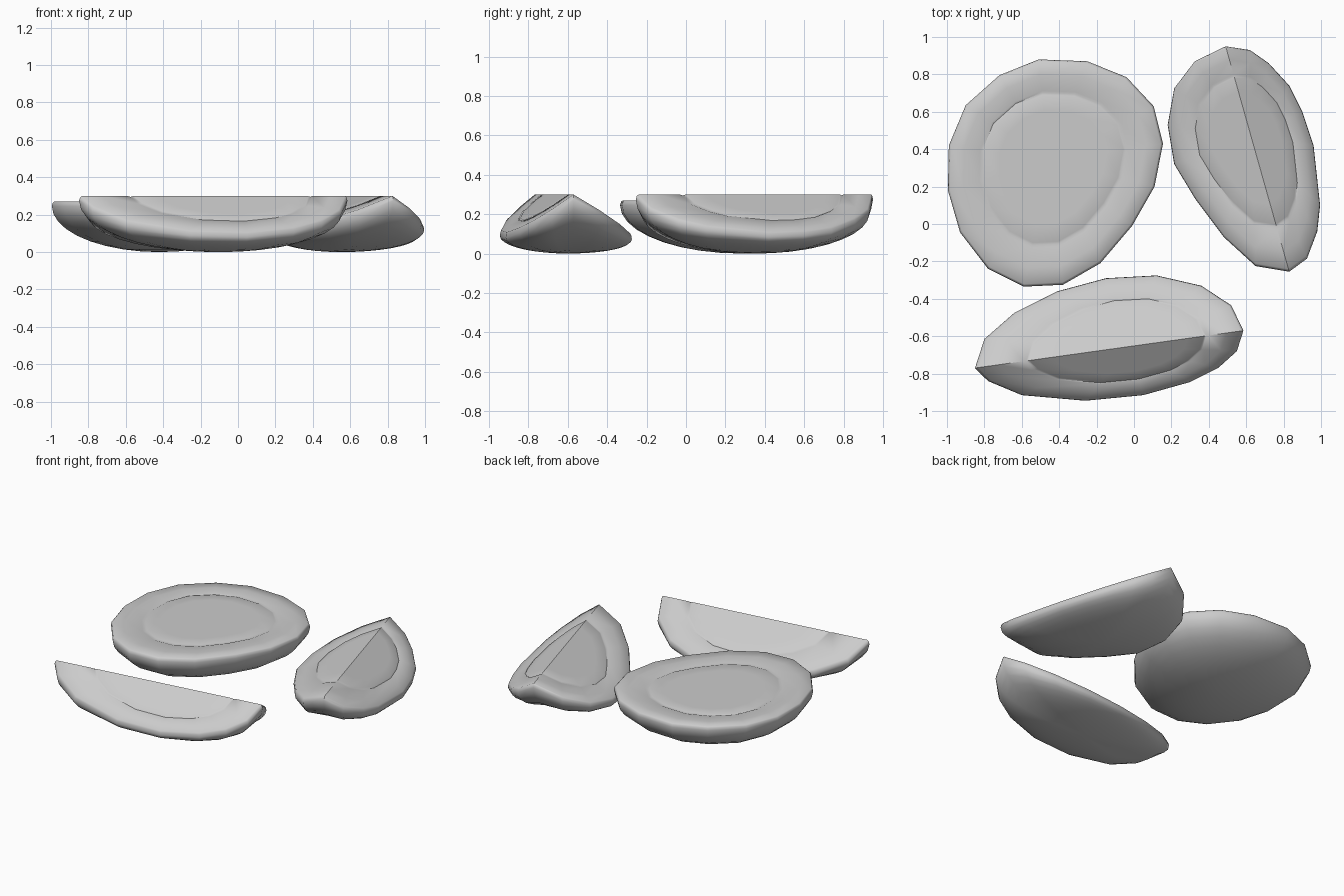
import bpy
import bmesh
import math
from mathutils import Vector

cube = bpy.data.objects.get("Cube")
if cube:
    bpy.data.objects.remove(cube)

# One plain grey for every piece
grey = bpy.data.materials.new("plain grey")
grey.use_nodes = True
grey.diffuse_color = (0.6, 0.6, 0.6, 1)
grey.node_tree.nodes["Principled BSDF"].inputs["Base Color"].default_value = (0.6, 0.6, 0.6, 1)


def make_piece(name, outline, end, top, slopes, core, base):
    """Cut piece: faces fall from a ridge (outline point 0 to end), rounded skin below.
    core is the centre of the cut faces, as a fraction along the ridge."""
    points = [Vector(p) for p in outline]
    start, along = points[0], points[end] - points[0]
    side = Vector((along.y, -along.x)).normalized()
    middle = start + along * core
    base = Vector(base)

    def cut_height(p):
        d = (p - start).dot(side)
        return top - abs(d) * (slopes[0] if d > 0 else slopes[1])

    bm = bmesh.new()
    rings = []

    # Cut faces, with a faint groove around the core and a softened rim
    for scale, drop in ((0.25, 0), (0.5, 0), (0.65, 0), (0.67, 0.005),
                        (0.69, 0), (0.85, 0), (0.98, 0), (0.993, 0.008)):
        ring = []
        for p in points:
            q = middle.lerp(p, scale)
            ring.append(bm.verts.new((q.x, q.y, cut_height(q) - drop)))
        rings.append(ring)

    # Rounded skin curving in to the lowest point
    steps = 9
    for i in range(steps, 0, -1):
        t = math.pi / 2 * i / steps
        ring = []
        for p in points:
            q = base.lerp(p, math.sin(t))
            rim = cut_height(p) - 0.025
            ring.append(bm.verts.new((q.x, q.y, rim * (1 - math.cos(t)))))
        rings.append(ring)

    # Join the rings and close both centres
    count = len(points)
    crown = bm.verts.new((middle.x, middle.y, cut_height(middle)))
    foot = bm.verts.new((base.x, base.y, 0))
    for i in range(count):
        j = (i + 1) % count
        bm.faces.new((crown, rings[0][i], rings[0][j]))
        bm.faces.new((foot, rings[-1][j], rings[-1][i]))
        for a, b in zip(rings, rings[1:]):
            bm.faces.new((a[i], b[i], b[j], a[j]))
    bmesh.ops.recalc_face_normals(bm, faces=bm.faces)

    mesh = bpy.data.meshes.new(name)
    bm.to_mesh(mesh)
    bm.free()
    mesh.materials.append(grey)
    piece = bpy.data.objects.new(name, mesh)
    bpy.context.collection.objects.link(piece)
    bpy.ops.object.select_all(action="DESELECT")
    piece.select_set(True)
    bpy.context.view_layer.objects.active = piece
    bpy.ops.object.shade_smooth_by_angle(angle=math.radians(50))


# Flat-topped oval half
make_piece(
    "flat_half",
    [(-.51, .88), (-.25, .87), (-.04, .785), (.105, .63), (.155, .43), (.11, .2),
     (-.01, -.01), (-.18, -.21), (-.38, -.325), (-.59, -.335), (-.78, -.24),
     (-.93, -.045), (-.995, .18), (-.99, .42), (-.9, .635), (-.72, .795)],
    end=8, top=.27, slopes=(0, 0), core=.45, base=(-.42, .28))

# Wedge lying across the front
make_piece(
    "front_wedge",
    [(-.85, -.77), (-.8, -.615), (-.64, -.475), (-.41, -.36), (-.15, -.29),
     (.12, -.275), (.36, -.33), (.52, -.435), (.585, -.57), (.55, -.68),
     (.45, -.77), (.3, -.845), (.05, -.915), (-.26, -.945), (-.6, -.915), (-.78, -.84)],
    end=8, top=.3, slopes=(.73, .57), core=.58, base=(-.1, -.6))

# Wedge lying along the left side
make_piece(
    "left_wedge",
    [(.49, .95), (.62, .93), (.72, .86), (.83, .74), (.9, .6), (.96, .42),
     (.995, .1), (.98, -.04), (.925, -.185), (.83, -.255), (.65, -.225),
     (.48, -.07), (.33, .13), (.215, .32), (.18, .53), (.215, .725), (.325, .87)],
    end=9, top=.3, slopes=(.44, .62), core=.4, base=(.55, .35))
